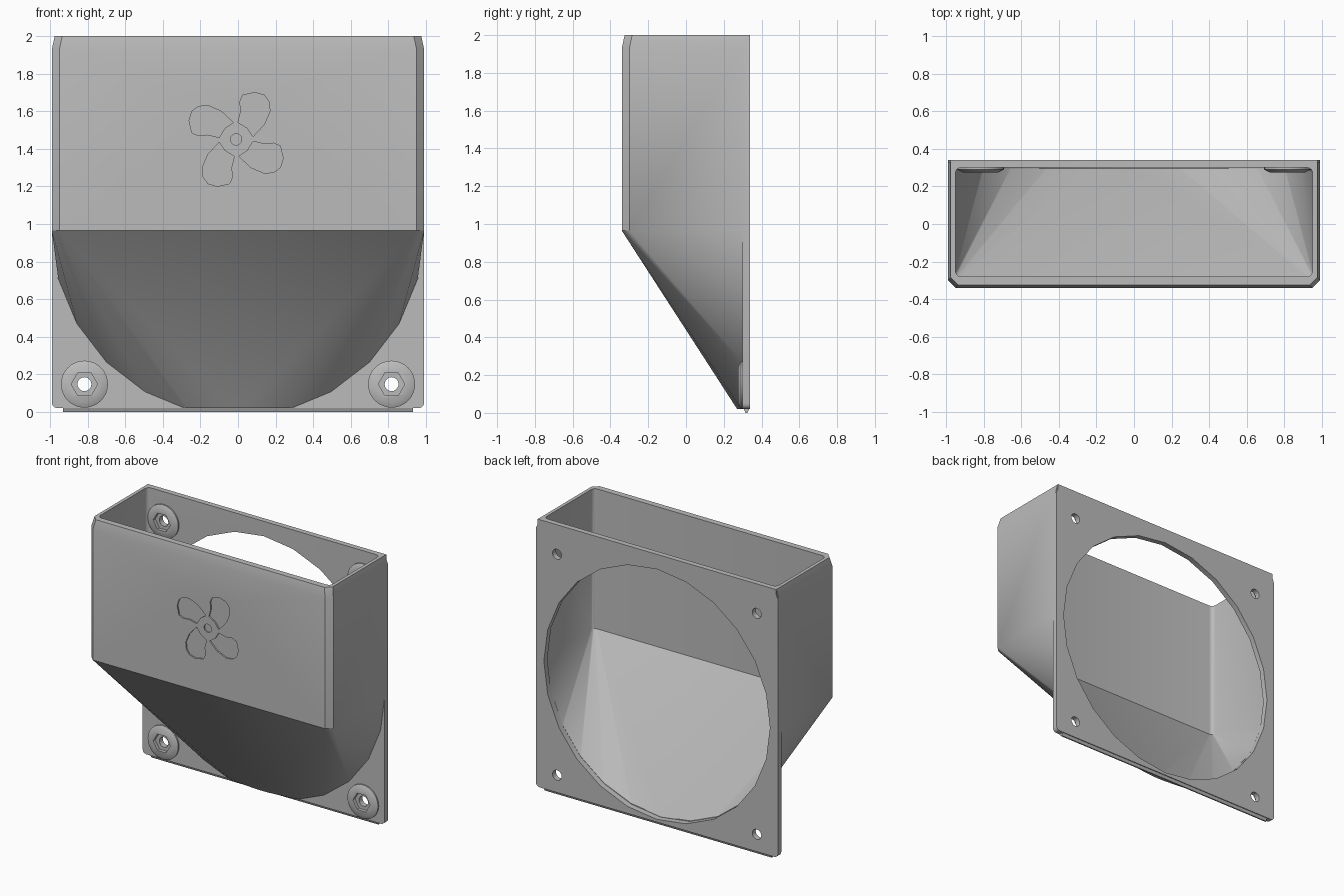
import bpy, bmesh
from math import cos, sin, pi, radians
from mathutils import Vector

if "Cube" in bpy.data.objects:
    bpy.data.objects.remove(bpy.data.objects["Cube"])

grey = bpy.data.materials.new("plain grey plastic")
grey.use_nodes = True
grey.diffuse_color = (0.5, 0.5, 0.5, 1)
grey.node_tree.nodes["Principled BSDF"].inputs["Base Color"].default_value = (0.5, 0.5, 0.5, 1)

HALF, BACK, SEAT = 0.99, 0.34, 0.30     # half width, rear face, plate front
MID, BOTTOM, TOP = 0.965, 0.02, 2.0     # fan axis height, plate bottom, top


def finish(name, bm):
    bmesh.ops.recalc_face_normals(bm, faces=bm.faces)
    mesh = bpy.data.meshes.new(name)
    bm.to_mesh(mesh)
    bm.free()
    mesh.materials.append(grey)
    obj = bpy.data.objects.new(name, mesh)
    bpy.context.collection.objects.link(obj)
    return obj


def hull(name, points, floor=None):
    """Convex solid around points, optionally cut flat at a floor height."""
    bm = bmesh.new()
    for p in points:
        bm.verts.new(p)
    res = bmesh.ops.convex_hull(bm, input=bm.verts)
    loose = [v for v in bm.verts if not v.link_faces]
    bmesh.ops.delete(bm, geom=loose, context='VERTS')
    bmesh.ops.dissolve_limit(bm, angle_limit=radians(0.5), verts=bm.verts, edges=bm.edges)
    if floor is not None:
        bmesh.ops.bisect_plane(bm, geom=bm.verts[:] + bm.edges[:] + bm.faces[:],
                               plane_co=(0, 0, floor), plane_no=(0, 0, -1), clear_outer=True)
        bmesh.ops.holes_fill(bm, edges=[e for e in bm.edges if e.is_boundary])
    return finish(name, bm)


def prism(name, outline, y0, y1):
    """Extrude an (x, z) outline along y."""
    bm = bmesh.new()
    face = bm.faces.new([bm.verts.new((x, y0, z)) for x, z in outline])
    new = bmesh.ops.extrude_face_region(bm, geom=[face])["geom"]
    bmesh.ops.translate(bm, vec=(0, y1 - y0, 0),
                        verts=[v for v in new if isinstance(v, bmesh.types.BMVert)])
    return finish(name, bm)


def circle(r, n, cx=0, cz=0):
    return [(cx + r * cos(2 * pi * i / n), cz + r * sin(2 * pi * i / n)) for i in range(n)]


def combine(target, tool, operation='DIFFERENCE'):
    mod = target.modifiers.new("combine", 'BOOLEAN')
    mod.operation, mod.solver, mod.object = operation, 'EXACT', tool
    bpy.context.view_layer.objects.active = target
    bpy.ops.object.modifier_apply(modifier=mod.name)
    bpy.data.objects.remove(tool)


def lower_arc(r, y):
    return [(x, y, z) for x, z in circle(r, 24, 0, MID) if z < MID + 0.01]


# Duct exterior: chamfered box, stepped lip and funnel in one convex shell
def outer_ring(z, inset):
    w, f, c = HALF - inset, -0.34 + inset, 0.04
    return [(s * x, y, z) for s in (-1, 1)
            for x, y in ((w, 0.33), (w, f + c), (w - c, f))]


shell = [p for z, inset in ((MID, 0), (1.93, 0), (1.965, 0.015), (TOP, 0.015))
         for p in outer_ring(z, inset)]
duct = hull("fan_duct", shell + lower_arc(HALF, SEAT), floor=BOTTOM)

# Mounting plate with rounded lower corners and a narrowed top
r = 0.03
right = [(HALF - r + r * sin(a), BOTTOM + r - r * cos(a)) for a in (i * pi / 8 for i in range(5))]
right += [(HALF, 1.93), (HALF - 0.015, 1.965), (HALF - 0.015, TOP)]
plate = prism("plate", right + [(-x, z) for x, z in reversed(right)], SEAT, BACK)
combine(duct, plate, 'UNION')


# Hollow interior with rounded corners, then the round fan opening
def inner_ring(z):
    c = 0.03
    pts = []
    for sx in (-1, 1):
        for cy, sy in ((-0.28 + c, -1), (SEAT - c, 1)):
            pts += [(sx * (0.95 - c + c * cos(a)), cy + sy * c * sin(a), z)
                    for a in (i * pi / 8 for i in range(5))]
    return pts


cavity = hull("cavity", inner_ring(MID) + inner_ring(TOP + 0.1) + lower_arc(0.925, SEAT))
combine(duct, cavity)
combine(duct, prism("opening", circle(0.925, 24, 0, MID), SEAT - 0.004, BACK + 0.1))

# Shallow four-blade fan relief on the front
blade = [(0.01, 0.09), (0.025, 0.15), (0.02, 0.2), (0.035, 0.235), (0.1, 0.25), (0.15, 0.235),
         (0.175, 0.2), (0.18, 0.15), (0.15, 0.08), (0.09, 0.015), (0.06, 0.06)]
for turn in range(4):
    c, s = round(cos(turn * pi / 2)), round(sin(turn * pi / 2))
    outline = [(-0.01 + c * x - s * z, 1.45 + s * x + c * z) for x, z in blade]
    combine(duct, prism("blade", outline, -0.4, -0.33))
combine(duct, prism("hub", circle(0.03, 20, -0.01, 1.45), -0.4, -0.33))

# Screw bosses with hexagonal recesses and through holes
parts = [duct]
for side, sx in (("left", 1), ("right", -1)):
    for level, dz in (("lower", -1), ("upper", 1)):
        x, z = sx * 0.817, MID + dz * 0.817
        combine(duct, prism("screw_hole", circle(0.037, 20, x, z), 0.25, 0.4))
        rings = [(px, y, pz) for rad, y in ((0.125, SEAT), (0.125, 0.29), (0.095, 0.275))
                 for px, pz in circle(rad, 32, x, z)]
        boss = hull(f"screw_boss_{level}_{side}", rings)
        combine(boss, prism("hex_recess", circle(0.07, 6, x, z), 0.2, 0.4))
        parts.append(boss)

# Snap ridge under the plate
ridge = hull("snap_ridge", [(s * x, y, z) for s in (-1, 1)
                            for x, y, z in ((0.93, 0.305, 0.022), (0.93, 0.335, 0.022),
                                            (0.93, 0.315, 0), (0.93, 0.325, 0))])
parts.append(ridge)

# Smooth shading with crisp edges
bpy.ops.object.select_all(action='DESELECT')
for obj in parts:
    obj.select_set(True)
bpy.context.view_layer.objects.active = duct
bpy.ops.object.shade_smooth_by_angle(angle=radians(30))
